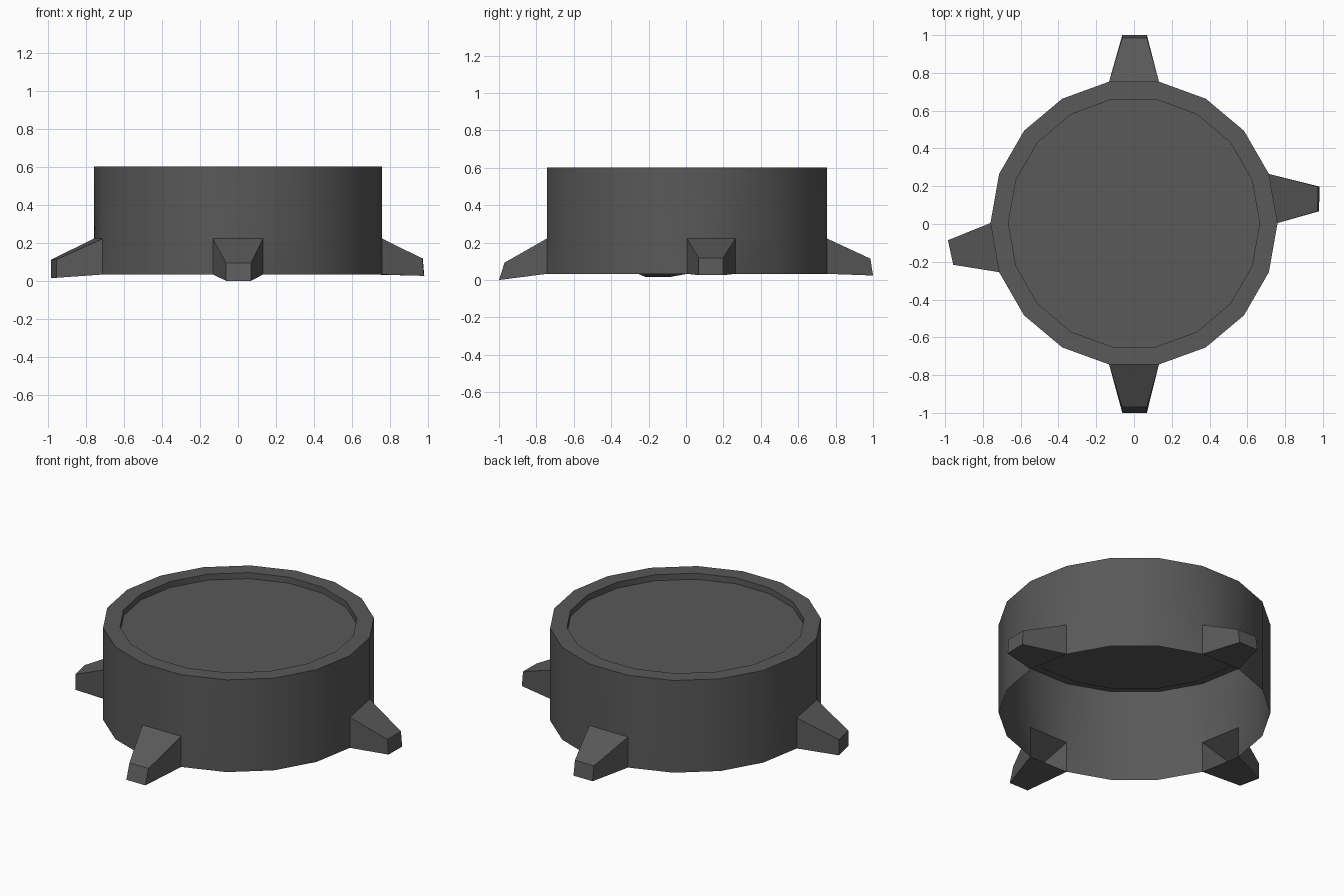
import bpy, bmesh, math

if "Cube" in bpy.data.objects:
    bpy.data.objects.remove(bpy.data.objects["Cube"])

SIDES, CY = 18, 0.005          # 18-sided drum, slightly off-centre in y
R_OUT, R_IN = 0.76, 0.665
Z_BOT, Z_LEG, Z_TOP, Z_FLOOR = 0.033, 0.222, 0.602, 0.565

grey = bpy.data.materials.new("dark_grey")
grey.diffuse_color = (0.1, 0.1, 0.1, 1)
grey.use_nodes = True
grey.node_tree.nodes["Principled BSDF"].inputs["Base Color"].default_value = grey.diffuse_color


def rim(i, r, z):
    a = math.tau * i / SIDES
    return (r * math.cos(a), r * math.sin(a) + CY, z)


def make(name, polygons):
    bm = bmesh.new()
    for pts in polygons:
        bm.faces.new([bm.verts.new(p) for p in pts])
    bmesh.ops.remove_doubles(bm, verts=bm.verts, dist=1e-4)
    mesh = bpy.data.meshes.new(name)
    bm.to_mesh(mesh)
    bm.free()
    mesh.materials.append(grey)
    ob = bpy.data.objects.new(name, mesh)
    bpy.context.collection.objects.link(ob)
    bpy.ops.object.select_all(action='DESELECT')
    ob.select_set(True)
    bpy.context.view_layer.objects.active = ob
    bpy.ops.object.shade_smooth_by_angle(angle=math.radians(30))
    return ob


# Legs: wall side -> tip corners (x, y) at its two ends, tip bottom z, tip top z,
# and how far the top edge of the tip leans back along x and y
legs = {
    "right_leg": (0, (0.98, 0.068), (0.982, 0.198), 0.026, 0.118, (-0.008, 0)),
    "back_leg": (4, (0.068, 1.0), (-0.062, 1.0), 0.024, 0.114, (0, -0.014)),
    "left_leg": (9, (-0.985, -0.086), (-0.957, -0.216), 0.016, 0.112, (0, 0)),
    "front_leg": (13, (-0.062, -1.0), (0.068, -1.0), 0.0, 0.093, (0, 0.03)),
}
leg_sides = [v[0] for v in legs.values()]

# Open-bottomed drum wall; the sides carrying legs are left open below Z_LEG
wall = []
for i in range(SIDES):
    a, b = i, i + 1
    if i not in leg_sides:
        wall.append([rim(a, R_OUT, Z_BOT), rim(b, R_OUT, Z_BOT),
                     rim(b, R_OUT, Z_LEG), rim(a, R_OUT, Z_LEG)])
    wall.append([rim(a, R_OUT, Z_LEG), rim(b, R_OUT, Z_LEG),
                 rim(b, R_OUT, Z_TOP), rim(a, R_OUT, Z_TOP)])
make("drum_wall", wall)

# Top rim, small step and recessed plate
top = []
for i in range(SIDES):
    a, b = i, i + 1
    top.append([rim(a, R_OUT, Z_TOP), rim(b, R_OUT, Z_TOP),
                rim(b, R_IN, Z_TOP), rim(a, R_IN, Z_TOP)])
    top.append([rim(a, R_IN, Z_TOP), rim(b, R_IN, Z_TOP),
                rim(b, R_IN, Z_FLOOR), rim(a, R_IN, Z_FLOOR)])
top.append([rim(i, R_IN, Z_FLOOR) for i in range(SIDES)])
make("recessed_top", top)

# Tapered hollow legs growing out of the wall openings
for name, (i, p, q, zb, zt, lean) in legs.items():
    root = [rim(i, R_OUT, Z_BOT), rim(i + 1, R_OUT, Z_BOT),
            rim(i + 1, R_OUT, Z_LEG), rim(i, R_OUT, Z_LEG)]
    tip = [(*p, zb), (*q, zb),
           (q[0] + lean[0], q[1] + lean[1], zt),
           (p[0] + lean[0], p[1] + lean[1], zt)]
    faces = [tip]
    for k in range(4):
        n = (k + 1) % 4
        faces.append([root[k], root[n], tip[n], tip[k]])
    make(name, faces)
